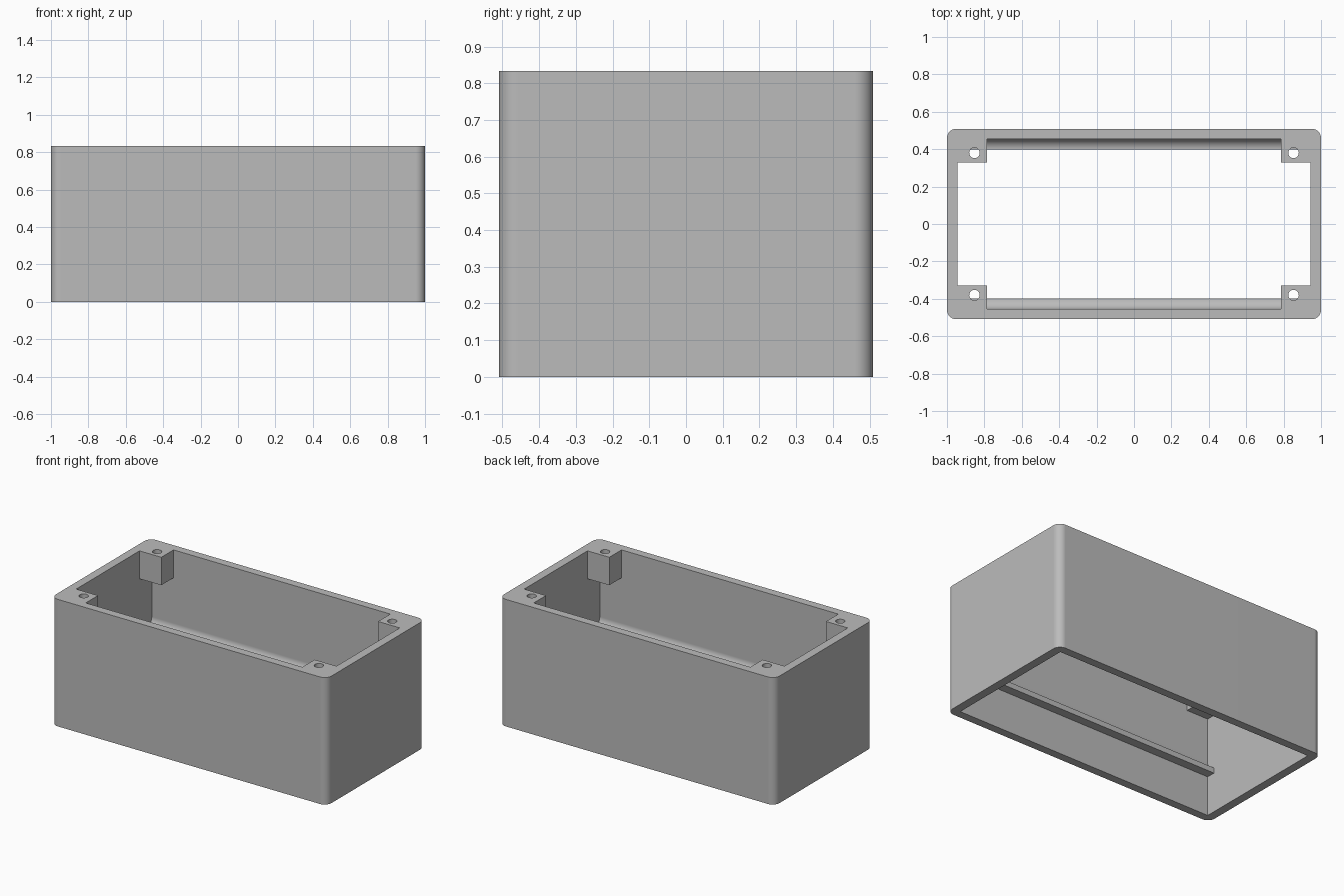
import bpy
import bmesh
from math import sin, cos, pi
from mathutils import Matrix, Vector

if "Cube" in bpy.data.objects:
    bpy.data.objects.remove(bpy.data.objects["Cube"], do_unlink=True)

# Overall sizes
HALF_X, HALF_Y, HEIGHT = 1.0, 0.509, 0.833
WALL = 0.056
IN_X, IN_Y = HALF_X - WALL, HALF_Y - 0.054
POST_X, POST_Y, POST_Z = 0.786, 0.328, 0.65
LEDGE_Y, LEDGE_LOW, LEDGE_HIGH = 0.397, 0.26, 0.295
SIGNS = [(sx, sy) for sx in (-1, 1) for sy in (-1, 1)]

grey = bpy.data.materials.new("grey_plastic")
grey.use_nodes = True
colour = (0.5, 0.5, 0.5, 1.0)
grey.diffuse_color = colour
grey.node_tree.nodes["Principled BSDF"].inputs["Base Color"].default_value = colour


def add_box(bm, low, high):
    low, high = Vector(low), Vector(high)
    matrix = Matrix.Translation((low + high) / 2) @ Matrix.Diagonal((*(high - low), 1))
    return bmesh.ops.create_cube(bm, size=1, matrix=matrix)["verts"]


def make_object(name, bm):
    bmesh.ops.recalc_face_normals(bm, faces=bm.faces)
    mesh = bpy.data.meshes.new(name)
    bm.to_mesh(mesh)
    bm.free()
    mesh.materials.append(grey)
    obj = bpy.data.objects.new(name, mesh)
    bpy.context.collection.objects.link(obj)
    return obj


def activate(obj):
    bpy.ops.object.select_all(action="DESELECT")
    obj.select_set(True)
    bpy.context.view_layer.objects.active = obj


def cut(target, cutter):
    mod = target.modifiers.new("cut", "BOOLEAN")
    mod.operation = "DIFFERENCE"
    mod.solver = "EXACT"
    mod.object = cutter
    activate(target)
    bpy.ops.object.modifier_apply(modifier=mod.name)
    bpy.data.objects.remove(cutter, do_unlink=True)


# Outer block with rounded upright corners
bm = bmesh.new()
add_box(bm, (-HALF_X, -HALF_Y, 0), (HALF_X, HALF_Y, HEIGHT))
upright = [e for e in bm.edges if abs(e.verts[0].co.z - e.verts[1].co.z) > 0.1]
bmesh.ops.bevel(bm, geom=upright, offset=0.05, segments=10, profile=0.5,
                affect="EDGES", clamp_overlap=True)
enclosure = make_object("enclosure_body", bm)

# Cavity profile: straight walls, each with a filleted ledge along its length
radius = IN_Y - LEDGE_Y
half = [(IN_Y, -0.2), (IN_Y, LEDGE_LOW), (LEDGE_Y, LEDGE_LOW)]
for i in range(11):
    a = pi / 2 * i / 10
    half.append((LEDGE_Y + radius * sin(a), LEDGE_HIGH + radius * (1 - cos(a))))
half.append((IN_Y, HEIGHT + 0.2))
profile = half + [(-y, z) for y, z in reversed(half)]
bm = bmesh.new()
face = bm.faces.new([bm.verts.new((-IN_X, y, z)) for y, z in profile])
extruded = bmesh.ops.extrude_face_region(bm, geom=[face])["geom"]
bmesh.ops.translate(bm, vec=(2 * IN_X, 0, 0),
                    verts=[v for v in extruded if isinstance(v, bmesh.types.BMVert)])
cavity = make_object("cavity", bm)

# Corner posts stay solid, so they are taken out of the cavity
bm = bmesh.new()
for sx, sy in SIGNS:
    xs = sorted((sx * POST_X, sx * 1.2))
    ys = sorted((sy * POST_Y, sy * 0.7))
    add_box(bm, (xs[0], ys[0], POST_Z), (xs[1], ys[1], 1.2))
cut(cavity, make_object("corner_posts", bm))
cut(enclosure, cavity)

# Screw holes through the posts
bm = bmesh.new()
for sx, sy in SIGNS:
    bmesh.ops.create_cone(bm, cap_ends=True, segments=32, radius1=0.028, radius2=0.028,
                          depth=0.5, matrix=Matrix.Translation((sx * 0.853, sy * 0.38, 0.78)))
cut(enclosure, make_object("screw_holes", bm))

# Smooth curves, crisp edges
activate(enclosure)
bpy.ops.object.shade_smooth_by_angle(angle=pi / 6)
weighted = enclosure.modifiers.new("even_shading", "WEIGHTED_NORMAL")
weighted.keep_sharp = True
